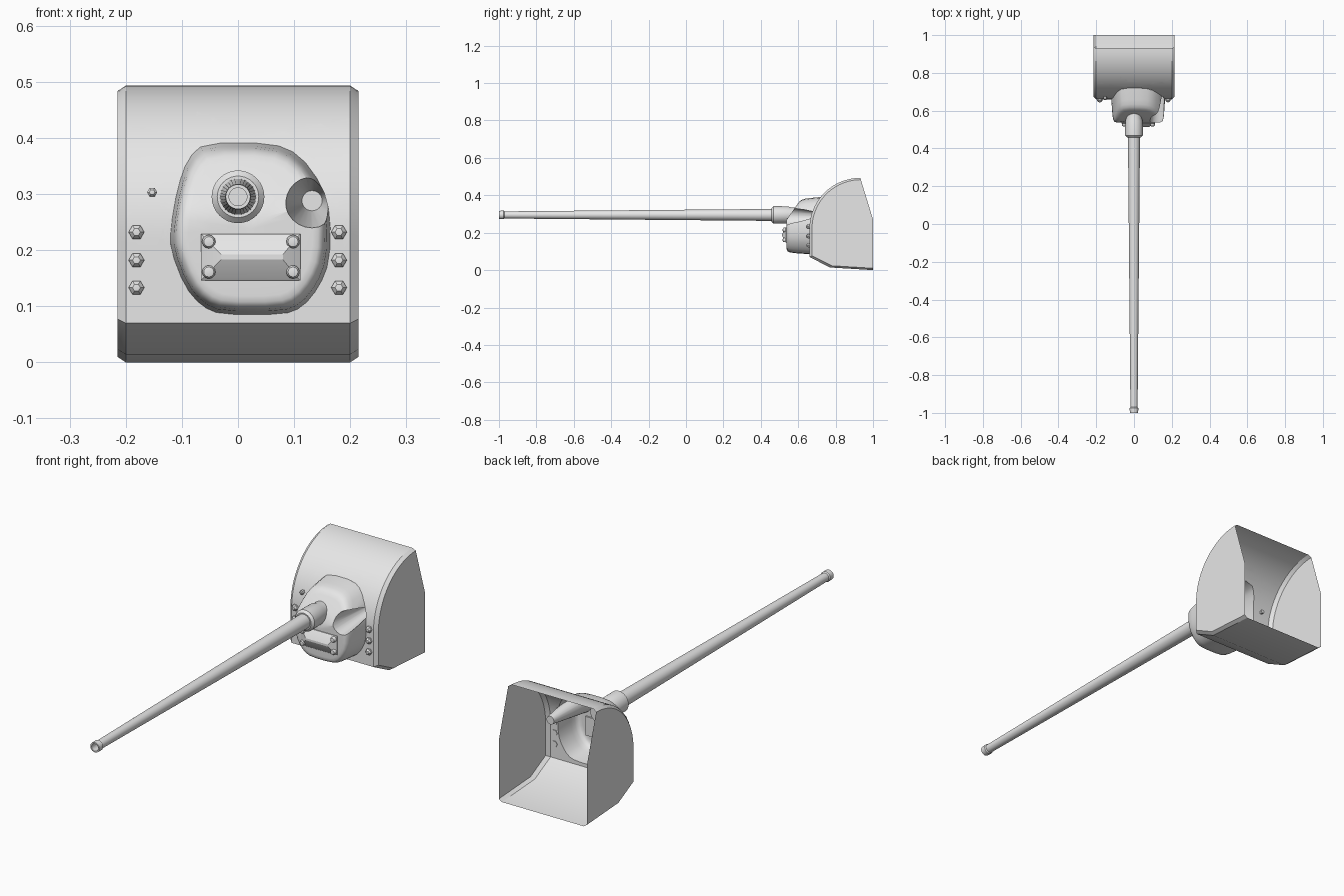
import bpy, bmesh, math
from mathutils import Vector

if "Cube" in bpy.data.objects:
    bpy.data.objects.remove(bpy.data.objects["Cube"])

steel = bpy.data.materials.new("grey_steel")
steel.diffuse_color = (0.8, 0.8, 0.8, 1)
steel.use_nodes = True
steel.node_tree.nodes["Principled BSDF"].inputs["Base Color"].default_value = steel.diffuse_color


def finish(bm, name, angle=35):
    bmesh.ops.remove_doubles(bm, verts=bm.verts, dist=1e-5)
    bmesh.ops.recalc_face_normals(bm, faces=bm.faces)
    me = bpy.data.meshes.new(name)
    bm.to_mesh(me)
    bm.free()
    ob = bpy.data.objects.new(name, me)
    bpy.context.collection.objects.link(ob)
    me.materials.append(steel)
    smooth(ob, angle)
    return ob


def smooth(ob, angle):
    bpy.ops.object.select_all(action='DESELECT')
    ob.select_set(True)
    bpy.context.view_layer.objects.active = ob
    bpy.ops.object.shade_smooth_by_angle(angle=math.radians(angle))


def bridge(bm, a, b, closed=True):
    n = len(a)
    for i in range(n if closed else n - 1):
        j = (i + 1) % n
        bm.faces.new((a[i], a[j], b[j], b[i]))


def lathe(name, profile, x, y, z, n=24, angle=35):
    """Revolve (radius, y offset) points around an axis along y."""
    bm = bmesh.new()
    rings = []
    for r, dy in profile:
        rings.append([bm.verts.new((x + r * math.cos(2 * math.pi * i / n), y + dy,
                                    z + r * math.sin(2 * math.pi * i / n))) for i in range(n)])
    for a, b in zip(rings, rings[1:]):
        bridge(bm, a, b)
    for ring, (r, _) in zip((rings[0], rings[-1]), (profile[0], profile[-1])):
        if r > 0.001:
            bm.faces.new(ring)
    bmesh.ops.dissolve_degenerate(bm, dist=1e-5, edges=bm.edges)
    return finish(bm, name, angle)


# Outline of the mantlet (x, z), rounded by one corner-cutting pass
raw = [(-.03, .085), (.08, .085), (.115, .098), (.145, .135), (.163, .18), (.165, .26),
       (.15, .315), (.11, .37), (.06, .391), (-.06, .391), (-.09, .362), (-.108, .31),
       (-.12, .24), (-.12, .2), (-.095, .135), (-.065, .1)]
outline = []
for i, p in enumerate(raw):
    p, q = Vector(p), Vector(raw[(i + 1) % len(raw)])
    outline += [p.lerp(q, .25), p.lerp(q, .75)]


def inside(x, z):
    for i, p in enumerate(outline):
        d = outline[(i + 1) % len(outline)] - p
        if d.x * (z - p.y) - d.y * (x - p.x) < 0:
            return False
    return True


# Shield: bent plate with chamfered sides, open at the back
R, CY, CZ = .272, .932, .221


def shield_y(z):
    return CY - R if z < CZ else CY - math.sqrt(R * R - (z - CZ) ** 2)


profile = [(1, 0), (.77, .014), (CY - R, .07)]
profile += [(CY - R * math.cos(a), CZ + R * math.sin(a))
            for a in (math.pi / 2 * i / 24 for i in range(25))]
inset = [(1 + (y - 1) * .96, .25 + (z - .25) * .96) for y, z in profile]
bm = bmesh.new()
rows = [[bm.verts.new((x, y, z)) for y, z in pts]
        for x, pts in ((-.215, inset), (-.2, profile), (.2, profile), (.215, inset))]
for a, b in zip(rows, rows[1:]):
    bridge(bm, a, b, False)
for row, x in ((rows[0], -.215), (rows[3], .215)):
    bm.faces.new(row + [bm.verts.new((x, 1, .27))])
# Opening in the shield behind the mantlet
for i, p in enumerate(outline):
    d = outline[(i + 1) % len(outline)] - p
    front = [f for f in bm.faces if abs(f.calc_center_median().x) < .199
             and f.calc_center_median().y < .78 and f.calc_center_median().z > .07]
    geom = set(front)
    for f in front:
        geom.update(f.edges)
        geom.update(f.verts)
    bmesh.ops.bisect_plane(bm, geom=list(geom), dist=1e-6, plane_co=(p.x, 0, p.y),
                           plane_no=(d.y, 0, -d.x))
hole = [f for f in bm.faces if f.calc_center_median().y < .8
        and inside(f.calc_center_median().x, f.calc_center_median().z)]
bmesh.ops.delete(bm, geom=hole, context='FACES')
finish(bm, "shield", 25)


# Mantlet: rounded casting whose face leans back at the top
def face_y(z):
    return .538 + max(0, z - .27) * .7


MX, MZ = .022, .237
bm = bmesh.new()
rings = []
for scale, dy in ((1.4, None), (1, None), (.96, .04), (.935, .018), (.90, .006),
                  (.85, .001), (.78, 0), (.5, 0), (.25, 0)):
    ring = []
    for p in outline:
        x, z = MX + (p.x - MX) * scale, MZ + (p.y - MZ) * scale
        y = .88 if scale > 1 else shield_y(z) if dy is None else face_y(z) + dy
        ring.append(bm.verts.new((x, y, z)))
    rings.append(ring)
for a, b in zip(rings, rings[1:]):
    bridge(bm, a, b)
bm.faces.new(rings[0])
centre = bm.verts.new((MX, face_y(MZ), MZ))
for i, v in enumerate(rings[-1]):
    bm.faces.new((v, rings[-1][i - 1], centre))
mantlet = finish(bm, "mantlet")

# Conical port for the secondary gun, cut into the right shoulder
cutter = lathe("port_cutter", [(.055, -.27), (.018, 0)], .132, .76, .288, 24)
cutter.hide_render = True
mod = mantlet.modifiers.new("port", 'BOOLEAN')
mod.operation, mod.solver, mod.object = 'DIFFERENCE', 'EXACT', cutter
bpy.context.view_layer.objects.active = mantlet
bpy.ops.object.modifier_apply(modifier="port")
bpy.data.objects.remove(cutter)
# Open the back of the mantlet
bm = bmesh.new()
bm.from_mesh(mantlet.data)
bmesh.ops.delete(bm, geom=[f for f in bm.faces if any(v.co.y > .86 for v in f.verts)],
                 context='FACES')
bm.to_mesh(mantlet.data)
bm.free()
smooth(mantlet, 35)

# Barrel with muzzle ring and bore, and the sleeve at its root
lathe("barrel", [(0, -.93), (.016, -.93), (.016, -1), (.022, -1), (.023, -.975),
                 (.019, -.97), (.032, .47)], 0, 0, .295, 32)
lathe("barrel_sleeve", [(.031, .458), (.037, .458), (.047, .468), (.046, .545),
                        (.041, .56), (.041, .61)], 0, 0, .295, 32)

# Cover plate with a raised ridge
bm = bmesh.new()
rings = []
for x0, x1, z0, z1, y in ((-.066, .111, .146, .229, .545), (-.066, .111, .146, .229, .534),
                          (-.062, .107, .150, .225, .531), (-.03, .08, .183, .192, .514)):
    rings.append([bm.verts.new((x, y, z)) for x, z in ((x0, z0), (x1, z0), (x1, z1), (x0, z1))])
for a, b in zip(rings, rings[1:]):
    bridge(bm, a, b)
bm.faces.new(rings[0])
bm.faces.new(rings[-1])
finish(bm, "cover_plate", 10)

# Domed screws on the cover corners
for x in (-.052, .098):
    for z in (.161, .215):
        lathe("cover_screw", [(.012, .008), (.012, -.006), (.009, -.011), (0, -.013)],
              x, .529, z, 12)

# Hexagonal bolts on the shield
for x in (-.181, .180):
    for z in (.133, .182, .232):
        lathe("shield_bolt", [(.014, .003), (.014, -.007), (.007, -.015), (0, -.016)],
              x, CY - R, z, 6, 20)
lathe("small_bolt", [(.009, .01), (.009, -.012), (.005, -.016), (0, -.017)],
      -.153, shield_y(.303), .303, 6, 20)
